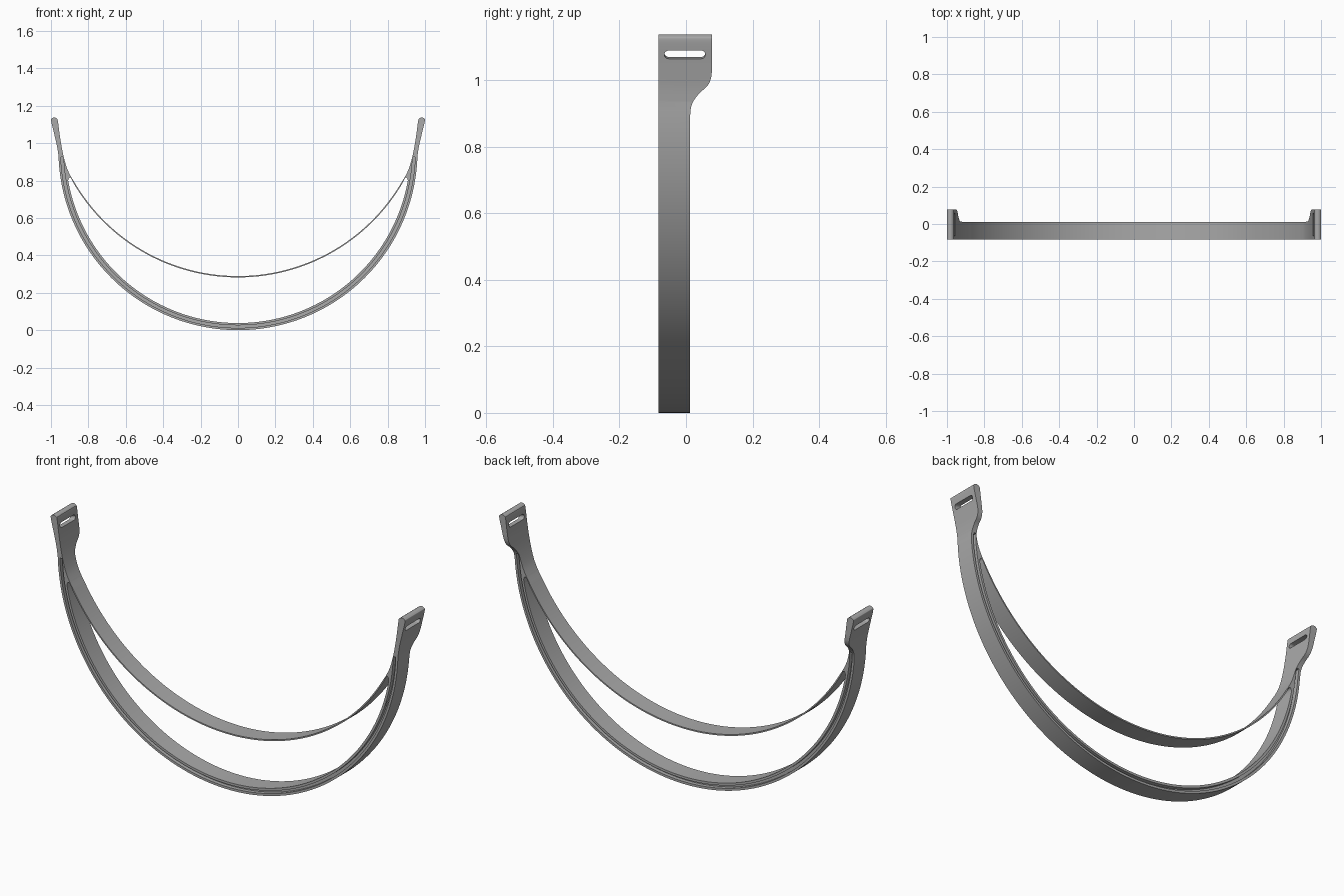
import bpy, bmesh
from math import sin, cos, radians, sqrt
from mathutils import Vector

if "Cube" in bpy.data.objects:
    bpy.data.objects.remove(bpy.data.objects["Cube"])

FRONT, BACK, TAB_BACK = -0.082, 0.012, 0.078
CENTRE_Z, OUTER_R, INNER_R = 0.96, 0.96, 0.922
STRAP_R, STRAP_Z = 1.013, 1.302


def prism(name, loops, push):
    """Fill closed 3D loops (later ones are holes) and extrude along push."""
    bm = bmesh.new()
    edges = []
    for loop in loops:
        vs = [bm.verts.new(p) for p in loop]
        edges += [bm.edges.new((a, b)) for a, b in zip(vs, vs[1:] + vs[:1])]
    bmesh.ops.triangle_fill(bm, edges=edges, use_beauty=True)
    geom = bmesh.ops.extrude_face_region(bm, geom=bm.faces[:])["geom"]
    moved = [g for g in geom if isinstance(g, bmesh.types.BMVert)]
    bmesh.ops.translate(bm, verts=moved, vec=push)
    bmesh.ops.recalc_face_normals(bm, faces=bm.faces[:])
    mesh = bpy.data.meshes.new(name)
    bm.to_mesh(mesh)
    bm.free()
    obj = bpy.data.objects.new(name, mesh)
    bpy.context.collection.objects.link(obj)
    return obj


def arc(radius, cz, start, end, n=64):
    steps = [radians(start + (end - start) * i / n) for i in range(n + 1)]
    return [(radius * cos(a), cz + radius * sin(a)) for a in steps]


def smooth(points, n=6):
    """Catmull-Rom curve through the points."""
    p = [Vector(q) for q in [points[0]] + points + [points[-1]]]
    out = []
    for a, b, c, d in zip(p, p[1:], p[2:], p[3:]):
        for i in range(n):
            t = i / n
            out.append(tuple(0.5 * (2 * b + (c - a) * t + (2 * a - 5 * b + 4 * c - d) * t ** 2
                                    + (3 * b - a - 3 * c + d) * t ** 3)))
    return out + [points[-1]]


def mirrored(half):
    """Close a half outline whose ends lie on the centre line."""
    return half + [(-x, z) for x, z in half[-2:0:-1]]


def at_y(points, y):
    return [(x, y, z) for x, z in points]


# Side outline: band, upturned tab and top of the thin strap
tab = smooth([(0.96, 0.935), (0.968, 0.985), (0.983, 1.05), (0.999, 1.118), (0.995, 1.132),
              (0.981, 1.137), (0.968, 1.131), (0.963, 1.118), (0.951, 1.03),
              (0.935, 0.94), (0.914, 0.865), (0.889, 0.813)])
outline = arc(OUTER_R, CENTRE_Z, -90, -3) + tab + arc(STRAP_R, STRAP_Z, -30, -90)
outline[0] = (0, 0)

# Crescent opening between strap and band, with a rounded tip
tip = smooth([(0.889, 0.806), (0.893, 0.813), (0.899, 0.816), (0.905, 0.811)], 3)
opening = arc(STRAP_R + 0.006, STRAP_Z - 0.001, -90, -30) + tip + arc(INNER_R, CENTRE_Z, -10, -90)

body = prism("curved_band", [at_y(mirrored(outline), FRONT), at_y(mirrored(opening), FRONT)],
             (0, TAB_BACK - FRONT, 0))

# Narrow the band below the tabs with an S-shaped shoulder
shoulder = smooth([(BACK, 0.885), (0.017, 0.925), (0.038, 0.958), (0.064, 0.982),
                   (0.075, 1.005), (TAB_BACK, 1.03)])
waste = [(BACK, -0.1)] + shoulder + [(0.2, 1.03), (0.2, -0.1)]
cutters = [prism("shoulder_cutter", [[(-1.2, y, z) for y, z in waste]], (2.4, 0, 0))]

# Grooves along the front and back edges
groove = arc(0.948, CENTRE_Z, -178, -2, 128) + arc(0.934, CENTRE_Z, -2, -178, 128)
for name, y in (("front_groove_cutter", FRONT - 0.02), ("back_groove_cutter", BACK - 0.02)):
    cutters.append(prism(name, [at_y(groove, y)], (0, 0.04, 0)))

# Rounded strap slots, square to the leaning tabs
R = 0.013
slot = []
for cy, start in ((0.045, -90), (-0.052, 90)):
    for i in range(13):
        a = radians(start + 15 * i)
        slot.append((cy + R * cos(a), 1.078 + R * sin(a)))
for name, s in (("left_slot_cutter", 1), ("right_slot_cutter", -1)):
    cutters.append(prism(name, [[(s * 0.92, y, z + 0.011) for y, z in slot]], (s * 0.12, 0, -0.022)))

for c in cutters:
    c.hide_render = True
    mod = body.modifiers.new(c.name, "BOOLEAN")
    mod.operation, mod.solver, mod.object = "DIFFERENCE", "EXACT", c

# Apply the cuts, then shade
bpy.ops.object.select_all(action="DESELECT")
body.select_set(True)
bpy.context.view_layer.objects.active = body
bpy.ops.object.convert(target="MESH")
for c in cutters:
    bpy.data.objects.remove(c)
bpy.ops.object.shade_smooth_by_angle(angle=radians(30))

grey = bpy.data.materials.new("mid_grey")
grey.use_nodes = True
grey.diffuse_color = (0.4, 0.4, 0.4, 1)
grey.node_tree.nodes["Principled BSDF"].inputs["Base Color"].default_value = (0.4, 0.4, 0.4, 1)
body.data.materials.clear()
body.data.materials.append(grey)
